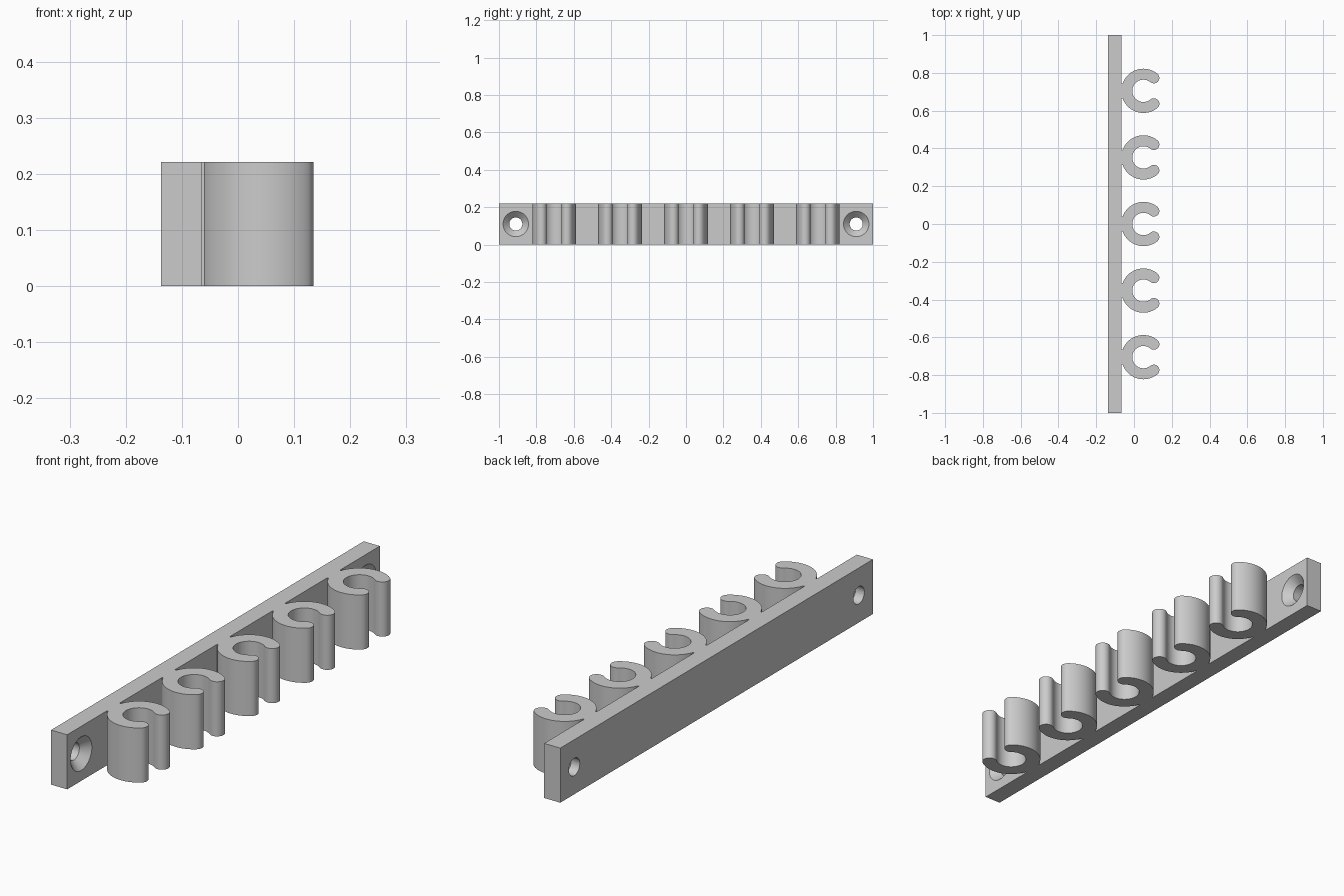
import bpy, bmesh
from math import cos, sin, radians, pi
from mathutils import Matrix

if "Cube" in bpy.data.objects:
    bpy.data.objects.remove(bpy.data.objects["Cube"])

HEIGHT = 0.221
RAIL_BACK, RAIL_FRONT = -0.137, -0.065
CLIP_X, CLIP_SPACING = 0.05, 0.3525
R_OUT, R_IN = 0.117, 0.059
TIP_ANGLE, NECK_ANGLE = 51, 160

grey = bpy.data.materials.new("plain grey")
grey.use_nodes = True
grey.diffuse_color = (0.6, 0.6, 0.6, 1)
grey.node_tree.nodes["Principled BSDF"].inputs["Base Color"].default_value = grey.diffuse_color


def make_object(name, bm):
    bmesh.ops.recalc_face_normals(bm, faces=bm.faces)
    mesh = bpy.data.meshes.new(name)
    bm.to_mesh(mesh)
    bm.free()
    mesh.materials.append(grey)
    obj = bpy.data.objects.new(name, mesh)
    bpy.context.collection.objects.link(obj)
    return obj


def smooth(obj):
    bpy.ops.object.select_all(action='DESELECT')
    obj.select_set(True)
    bpy.context.view_layer.objects.active = obj
    bpy.ops.object.shade_smooth_by_angle(angle=radians(30))


def arc(cx, cy, r, start, end, steps):
    angles = [radians(start + (end - start) * i / steps) for i in range(steps + 1)]
    return [(cx + r * cos(a), cy + r * sin(a)) for a in angles]


# Mounting rail
bm = bmesh.new()
bmesh.ops.create_cube(bm, size=1)
bmesh.ops.scale(bm, vec=(RAIL_FRONT - RAIL_BACK, 2, HEIGHT), verts=bm.verts)
bmesh.ops.translate(bm, vec=((RAIL_FRONT + RAIL_BACK) / 2, 0, HEIGHT / 2), verts=bm.verts)
rail = make_object("mounting_rail", bm)


# Countersunk screw holes: a straight bore and a cone open to the front
def cut_hole(y):
    for r1, r2, x0, x1 in ((0.035, 0.035, RAIL_BACK - 0.05, RAIL_FRONT + 0.05),
                           (0.033, 0.069, RAIL_FRONT - 0.035, RAIL_FRONT + 0.001)):
        bm = bmesh.new()
        bmesh.ops.create_cone(bm, cap_ends=True, segments=48, radius1=r1, radius2=r2, depth=x1 - x0,
                              matrix=Matrix.Translation(((x0 + x1) / 2, y, HEIGHT / 2))
                              @ Matrix.Rotation(pi / 2, 4, 'Y'))
        cutter = make_object("hole_cutter", bm)
        cutter.hide_render = True
        mod = rail.modifiers.new("hole", 'BOOLEAN')
        mod.operation, mod.solver, mod.object = 'DIFFERENCE', 'EXACT', cutter
        bpy.context.view_layer.objects.active = rail
        bpy.ops.object.modifier_apply(modifier=mod.name)
        bpy.data.objects.remove(cutter)


for y in (-0.91, 0.91):
    cut_hole(y)
smooth(rail)


# C-shaped clip outline: outer arc, neck, outer arc, round tip, inner arc, round tip
def clip_outline():
    mid, tip_r = (R_OUT + R_IN) / 2, (R_OUT - R_IN) / 2
    tx, ty = mid * cos(radians(TIP_ANGLE)), mid * sin(radians(TIP_ANGLE))
    upper = arc(0, 0, R_OUT, TIP_ANGLE, NECK_ANGLE, 28)
    neck_x, neck_y = RAIL_FRONT - CLIP_X - 0.002, upper[-1][1]
    lower = [(x, -y) for x, y in reversed(upper)]
    pts = upper + [(neck_x, neck_y), (neck_x, -neck_y)] + lower
    pts += arc(tx, -ty, tip_r, -TIP_ANGLE, 180 - TIP_ANGLE, 16)[1:]
    pts += arc(0, 0, R_IN, 360 - TIP_ANGLE, TIP_ANGLE, 56)[1:]
    pts += arc(tx, ty, tip_r, TIP_ANGLE - 180, TIP_ANGLE, 16)[1:-1]
    return pts


# Row of five clips
for i in range(5):
    bm = bmesh.new()
    y0 = (i - 2) * CLIP_SPACING
    face = bm.faces.new([bm.verts.new((CLIP_X + x, y0 + y, 0)) for x, y in clip_outline()])
    top = bmesh.ops.extrude_face_region(bm, geom=[face], use_keep_orig=True)["geom"]
    bmesh.ops.translate(bm, vec=(0, 0, HEIGHT),
                        verts=[v for v in top if isinstance(v, bmesh.types.BMVert)])
    smooth(make_object(f"clip_{i + 1}", bm))
